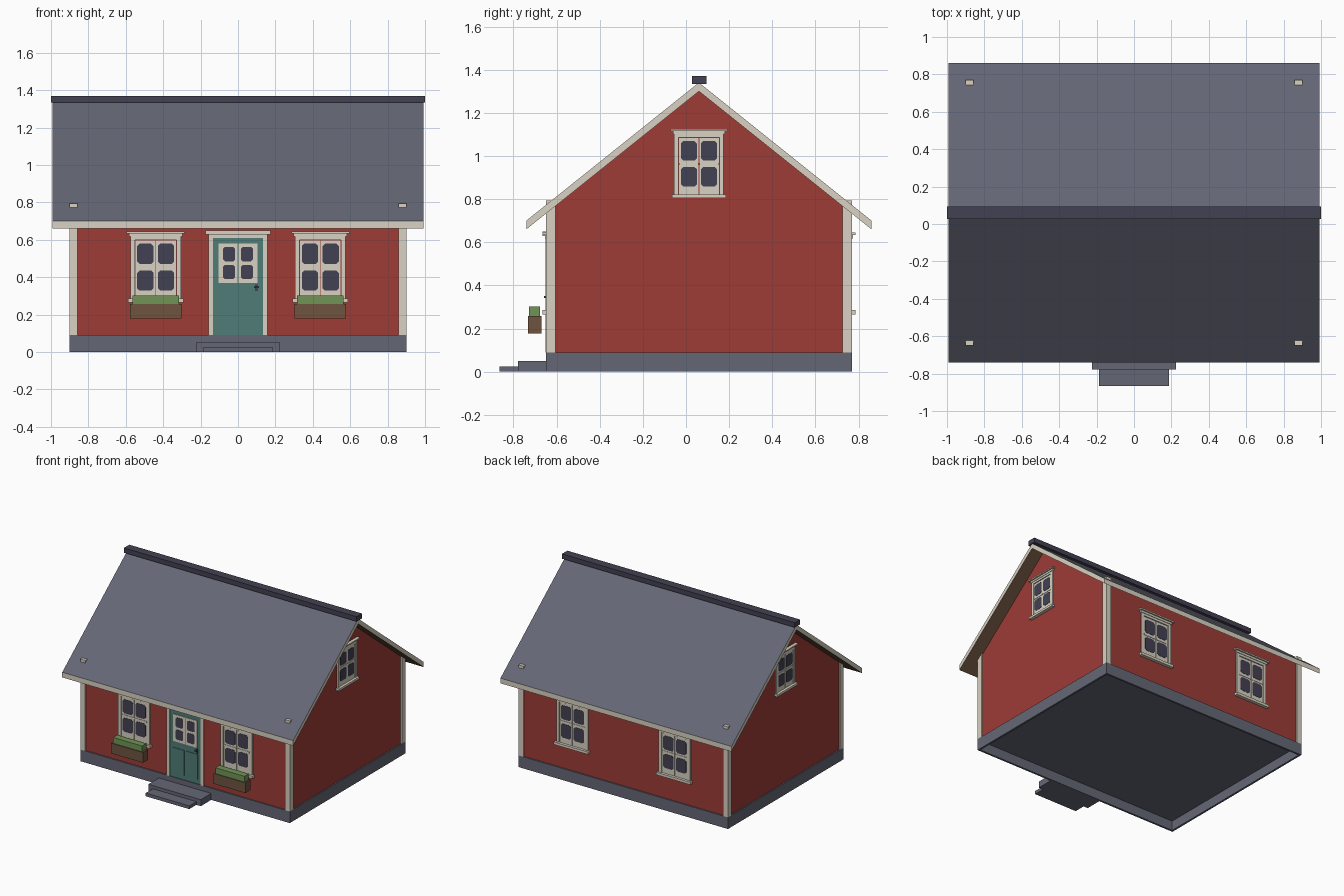
import bpy
import bmesh
from math import pi, cos, sin
from mathutils import Matrix, Vector

cube = bpy.data.objects.get("Cube")
if cube:
    bpy.data.objects.remove(cube)


def material(name, *srgb):
    """Flat material from 0-255 display colour."""
    col = [((c / 255 + 0.055) / 1.055) ** 2.4 for c in srgb] + [1]
    m = bpy.data.materials.new(name)
    m.use_nodes = True
    m.diffuse_color = col
    m.node_tree.nodes["Principled BSDF"].inputs["Base Color"].default_value = col
    return m


RED = material("barn red", 158, 60, 54)
CREAM = material("cream trim", 217, 210, 194)
SLATE = material("slate grey", 100, 103, 117)
DARK = material("dark glass", 66, 65, 82)
TEAL = material("teal door", 80, 124, 118)
BROWN = material("brown wood", 110, 84, 64)
GREEN = material("plant green", 112, 148, 86)

MID = 0.06                       # centre of the house in y
FRONT, BACK = -0.64, 0.76        # wall planes
SIDE = 0.89


def finish(name, bm, mats, matrix=Matrix()):
    bmesh.ops.recalc_face_normals(bm, faces=bm.faces)
    me = bpy.data.meshes.new(name)
    bm.to_mesh(me)
    bm.free()
    for m in mats:
        me.materials.append(m)
    ob = bpy.data.objects.new(name, me)
    ob.matrix_world = matrix
    bpy.context.collection.objects.link(ob)
    return ob


def boxes(name, mat, spans, matrix=Matrix()):
    """One object of boxes, each given as (x0, x1, y0, y1, z0, z1)."""
    bm = bmesh.new()
    for x0, x1, y0, y1, z0, z1 in spans:
        size = Matrix.Diagonal((x1 - x0, y1 - y0, z1 - z0, 1))
        mid = Matrix.Translation(((x0 + x1) / 2, (y0 + y1) / 2, (z0 + z1) / 2))
        bmesh.ops.create_cube(bm, size=1, matrix=mid @ size)
    return finish(name, bm, [mat], matrix)


def prism(name, mats, profile, half):
    """Extrude a (y, z) profile along x."""
    bm = bmesh.new()
    face = bm.faces.new([bm.verts.new((-half, y, z)) for y, z in profile])
    new = bmesh.ops.extrude_face_region(bm, geom=[face])["geom"]
    bmesh.ops.translate(bm, vec=(2 * half, 0, 0),
                        verts=[v for v in new if isinstance(v, bmesh.types.BMVert)])
    return finish(name, bm, mats)


def panes(name, centres, hw, hh, depth, matrix):
    """Thin glass plates with clipped corners."""
    bm = bmesh.new()
    c = hw * 0.3
    for x, z in centres:
        ring = [(hw, c - hh), (hw, hh - c), (hw - c, hh), (c - hw, hh),
                (-hw, hh - c), (-hw, c - hh), (c - hw, -hh), (hw - c, -hh)]
        face = bm.faces.new([bm.verts.new((x + u, -depth, z + w)) for u, w in ring])
        new = bmesh.ops.extrude_face_region(bm, geom=[face])["geom"]
        bmesh.ops.translate(bm, vec=(0, 0.003, 0),
                            verts=[v for v in new if isinstance(v, bmesh.types.BMVert)])
    return finish(name, bm, [DARK], matrix)


# Foundation ring, floor and steps
boxes("foundation", SLATE, [
    (-0.9, 0.9, -0.65, -0.635, 0, 0.09), (-0.9, 0.9, 0.755, 0.77, 0, 0.09),
    (-0.9, -0.885, -0.635, 0.755, 0, 0.09), (0.885, 0.9, -0.635, 0.755, 0, 0.09)])
boxes("floor", SLATE, [(-0.885, 0.885, -0.635, 0.755, 0.075, 0.09)])
boxes("upper_step", SLATE, [(-0.225, 0.225, -0.778, -0.65, 0, 0.05)])
boxes("lower_step", SLATE, [(-0.187, 0.187, -0.865, -0.778, 0, 0.025)])

# Walls with gables, and corner boards
prism("walls", [RED], [(FRONT, 0.09), (BACK, 0.09), (BACK, 0.755),
                       (MID, 1.31), (FRONT, 0.755)], SIDE)
corners = []
for x in (-0.9, 0.858):
    for y in (-0.65, 0.725):
        corners.append((x, x + 0.042, y, y + 0.045, 0.09, 0.793))
boxes("corner_boards", CREAM, corners)

# Roof slab: slate above, wood below, cream on the edges
roof = prism("roof", [SLATE, BROWN, CREAM], [
    (-0.74, 0.66), (-0.74, 0.70), (MID, 1.34),
    (0.86, 0.70), (0.86, 0.66), (MID, 1.30)], 0.992)
for p in roof.data.polygons:
    p.material_index = 0 if p.normal.z > 0.3 else 1 if p.normal.z < -0.3 else 2
boxes("ridge_cap", DARK, [(-1, 1, 0.028, 0.094, 1.333, 1.37)])


def window(name, matrix):
    """Window facing -y, its sill bottom at the local origin."""
    boxes(name + "_sill", CREAM, [(-0.148, 0.148, -0.025, 0, 0, 0.02)], matrix)
    boxes(name + "_head", CREAM, [(-0.142, 0.142, -0.014, 0, 0.353, 0.369),
                                  (-0.155, 0.155, -0.025, 0, 0.369, 0.38)], matrix)
    boxes(name + "_casing", CREAM, [
        (-0.135, -0.112, -0.01, 0, 0.02, 0.353), (0.112, 0.135, -0.01, 0, 0.02, 0.353),
        (-0.112, 0.112, -0.01, 0, 0.335, 0.353)], matrix)
    leaves, bars, centres = [], [], []
    for s in (-1, 1):
        a, b = sorted((s * 0.002, s * 0.109))
        leaves.append((a, b, -0.005, 0, 0.02, 0.332))
        bars.append((a, b, -0.008, 0, 0.182, 0.194))
        centres += [(s * 0.055, 0.117), (s * 0.055, 0.26)]
    boxes(name + "_sashes", CREAM, leaves, matrix)
    boxes(name + "_bars", CREAM, bars, matrix)
    panes(name + "_panes", centres, 0.044, 0.054, 0.007, matrix)


# Long-side windows, and smaller ones in the gables
for side, x in (("left", 0.44), ("right", -0.44)):
    window("front_" + side + "_window", Matrix.Translation((x, FRONT, 0.265)))
    window("back_" + side + "_window",
           Matrix.Translation((x, BACK, 0.265)) @ Matrix.Rotation(pi, 4, "Z"))
    sign = 1 if x > 0 else -1
    window(side + "_gable_window",
           Matrix.Translation((sign * SIDE, MID, 0.805))
           @ Matrix.Rotation(sign * pi / 2, 4, "Z") @ Matrix.Diagonal((0.85, 1, 0.84, 1)))
    # Flower boxes
    boxes(side + "_flower_box", BROWN, [(x - 0.137, x + 0.137, -0.733, -0.67, 0.178, 0.258)])
    boxes(side + "_plants", GREEN, [(x - 0.125, x + 0.125, -0.727, -0.676, 0.258, 0.303)])

# Door with frame, glazed upper panel and two lower panels
at = Matrix.Translation((0, FRONT, 0))
boxes("door_frame", CREAM, [
    (-0.158, -0.134, -0.012, 0, 0.09, 0.628), (0.134, 0.158, -0.012, 0, 0.09, 0.628),
    (-0.134, 0.134, -0.012, 0, 0.61, 0.628), (-0.174, 0.174, -0.025, 0, 0.628, 0.65)], at)
boxes("door_leaf", TEAL, [(-0.134, 0.134, -0.005, 0, 0.09, 0.61)], at)
boxes("door_glazing_frame", CREAM, [(-0.103, -0.002, -0.009, 0, 0.37, 0.58),
                                    (0.002, 0.103, -0.009, 0, 0.37, 0.58)], at)
panes("door_panes", [(x, z) for x in (-0.048, 0.048) for z in (0.428, 0.523)],
      0.032, 0.038, 0.011, at)
boxes("door_panels", TEAL, [(-0.108, -0.01, -0.009, 0, 0.125, 0.32),
                            (0.01, 0.108, -0.009, 0, 0.125, 0.32)], at)
boxes("door_handle", DARK, [(0.092, 0.106, -0.009, 0, 0.325, 0.36),
                            (0.085, 0.112, -0.018, -0.009, 0.342, 0.35)], at)
